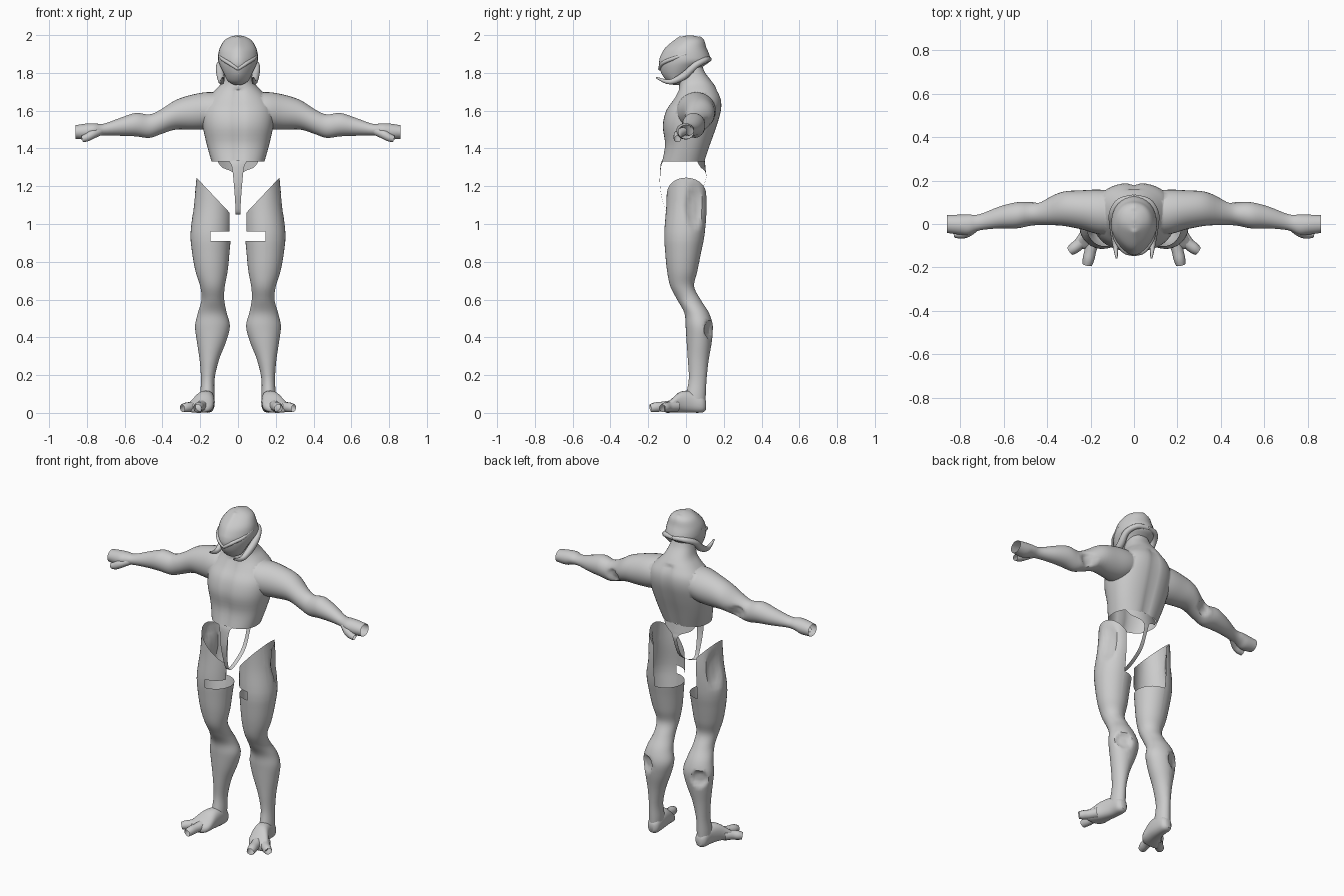
import bpy, bmesh, math
from mathutils import Vector

if "Cube" in bpy.data.objects:
    bpy.data.objects.remove(bpy.data.objects["Cube"])

AXES = {'z': ((1, 0, 0), (0, 1, 0)), 'x': ((0, 1, 0), (0, 0, 1)), 'y': ((1, 0, 0), (0, 0, 1))}


def smooth_rows(rows, steps):
    """Catmull-Rom interpolation of tuples."""
    out = []
    for i in range(len(rows) - 1):
        a, b, c, d = rows[max(i - 1, 0)], rows[i], rows[i + 1], rows[min(i + 2, len(rows) - 1)]
        for s in range(steps):
            t = s / steps
            out.append([q + 0.5 * t * (r - p + t * (2 * p - 5 * q + 4 * r - w + t * (3 * (q - r) + w - p)))
                        for p, q, r, w in zip(a, b, c, d)])
    out.append(list(rows[-1]))
    return out


def finish(name, bm, mirror=False, angle=45):
    bmesh.ops.recalc_face_normals(bm, faces=bm.faces[:])
    me = bpy.data.meshes.new(name)
    bm.to_mesh(me)
    bm.free()
    me.shade_smooth()
    me.set_sharp_from_angle(angle=math.radians(angle))
    ob = bpy.data.objects.new(name, me)
    bpy.context.collection.objects.link(ob)
    if mirror:
        mod = ob.modifiers.new("mirror", 'MIRROR')
        mod.use_mirror_merge = False
    return ob


def loft(rings, axis='z', seg=32, steps=4, power=2.0, caps=(False, False), shape=None):
    """Skin of superellipse rings (x, y, z, radius_u, radius_v)."""
    bm = bmesh.new()
    u, v = map(Vector, AXES[axis])
    loops = []
    for x, y, z, ru, rv in smooth_rows(rings, steps):
        loop = []
        for k in range(seg):
            a = 2 * math.pi * k / seg
            c, s = math.cos(a), math.sin(a)
            c = math.copysign(abs(c) ** (2 / power), c)
            s = math.copysign(abs(s) ** (2 / power), s)
            p = Vector((x, y, z)) + u * (c * ru) + v * (s * rv)
            loop.append(bm.verts.new(shape(p, c, s) if shape else p))
        loops.append(loop)
    for a, b in zip(loops, loops[1:]):
        for k in range(seg):
            bm.faces.new((a[k], a[(k + 1) % seg], b[(k + 1) % seg], b[k]))
    for cap, loop in zip(caps, (loops[0], loops[-1])):
        if cap:
            bm.faces.new(loop)
    return bm


def dent(bm, centre, radii, push):
    """Press a shallow oval socket into the skin."""
    for v in bm.verts:
        d = sum(((p - c) / r) ** 2 for p, c, r in zip(v.co, centre, radii))
        if d < 1:
            v.co += Vector(push) * (1 - d * d)


def tube(name, pts, mirror=True, seg=10):
    """Tapering tube through (x, y, z, radius) points, ends open."""
    bm = bmesh.new()
    rows = smooth_rows(pts, 5)
    loops = []
    for i, r in enumerate(rows):
        t = Vector(rows[min(i + 1, len(rows) - 1)][:3]) - Vector(rows[max(i - 1, 0)][:3])
        t.normalize()
        side = t.cross(Vector((0, 0, 1))).normalized()
        up = side.cross(t)
        loops.append([bm.verts.new(Vector(r[:3]) + r[3] * (side * math.cos(2 * math.pi * k / seg)
                      + up * math.sin(2 * math.pi * k / seg))) for k in range(seg)])
    for a, b in zip(loops, loops[1:]):
        for k in range(seg):
            bm.faces.new((a[k], a[(k + 1) % seg], b[(k + 1) % seg], b[k]))
    return finish(name, bm, mirror)


# torso with breastbone and spine grooves
def torso_shape(p, c, s):
    if p.z < 1.72:
        p.y -= 0.012 * s * math.exp(-(p.x / 0.022) ** 2)
    return p


torso = finish("torso", loft([
    (0, -.015, 1.33, .14, .115), (0, .008, 1.42, .165, .122), (0, .02, 1.52, .187, .145),
    (0, .04, 1.60, .19, .147), (0, .06, 1.66, .165, .127), (0, .062, 1.71, .12, .103),
    (0, .052, 1.75, .085, .088), (0, .03, 1.80, .068, .072), (0, .02, 1.84, .06, .065)],
    seg=48, power=2.3, caps=(True, True), shape=torso_shape))

# arms, mirrored and fused to the torso
arm_bm = loft([
    (.08, .05, 1.61, .10, .085), (.16, .055, 1.60, .103, .098), (.24, .065, 1.592, .09, .093),
    (.33, .07, 1.578, .078, .078), (.41, .055, 1.54, .06, .065), (.47, .047, 1.518, .054, .062),
    (.54, .04, 1.526, .06, .062), (.62, .03, 1.515, .05, .048), (.71, .008, 1.50, .037, .031),
    (.76, -.003, 1.497, .046, .036), (.80, -.003, 1.49, .046, .042), (.86, 0, 1.487, .041, .036)],
    axis='x', caps=(True, True))
dent(arm_bm, (.42, .11, 1.52), (.045, .05, .04), (0, -.018, .005))
arm = finish("arm", arm_bm, True)
mod = torso.modifiers.new("join", 'BOOLEAN')
mod.operation, mod.object, mod.solver = 'UNION', arm, 'EXACT'
fused = bpy.data.meshes.new_from_object(torso.evaluated_get(bpy.context.evaluated_depsgraph_get()))
bpy.data.objects.remove(torso)
bpy.data.objects.remove(arm)
bm = bmesh.new()
bm.from_mesh(fused)
ends = [f for f in bm.faces if abs(f.calc_center_median().x) > .859
        or not 1.3305 < f.calc_center_median().z < 1.8395]
bmesh.ops.delete(bm, geom=ends, context='FACES')
finish("torso_and_arms", bm, angle=50)
tube("thumb", [(.73, -.012, 1.492, .022), (.77, -.038, 1.475, .024), (.80, -.045, 1.458, .022), (.825, -.045, 1.45, .018)])


# helmeted head, narrowing toward the face
def head_shape(p, c, s):
    if s < 0:
        p.x *= 1 - .3 * s * s
    if p.z > 1.87:
        p.z += .006 * math.exp(-(p.x / .015) ** 2) * (p.z < 1.99)
    return p


finish("head", loft([
    (0, .02, 1.999, .004, .006), (0, .02, 1.991, .04, .045), (0, .018, 1.97, .074, .076),
    (0, .0, 1.93, .097, .107), (0, -.004, 1.89, .105, .128), (0, -.008, 1.86, .104, .134),
    (0, -.028, 1.83, .092, .112), (0, -.046, 1.79, .072, .08), (0, -.05, 1.755, .052, .048),
    (0, -.05, 1.735, .015, .015)], power=2.1, caps=(True, True), shape=head_shape))
tube("helmet_rim_tusk", [(0, .122, 1.872, .014), (.065, .103, 1.868, .016), (.097, .05, 1.84, .018),
                         (.092, -.01, 1.785, .021), (.087, -.085, 1.752, .014), (.08, -.158, 1.775, .005)])
tube("brow_ridge", [(.10, .0, 1.90, .006), (.084, -.07, 1.875, .010), (.045, -.125, 1.85, .010), (0, -.14, 1.82, .008)])

# front and back loin strap
bm = bmesh.new()
strap = []
for y, z, w in smooth_rows([
        (-.128, 1.335, .05), (-.136, 1.30, .032), (-.138, 1.20, .021), (-.118, 1.10, .014), (-.092, 1.05, .012),
        (-.02, 1.07, .012), (.06, 1.13, .012), (.105, 1.235, .013), (.105, 1.275, .03), (.103, 1.30, .085),
        (.10, 1.335, .11)], 4):
    bend = 3.5 if y > 0 else -3.5
    strap.append([bm.verts.new((w * k / 4, y - bend * (w * k / 4) ** 2, z)) for k in range(-4, 5)])
for a, b in zip(strap, strap[1:]):
    for k in range(8):
        bm.faces.new((a[k], a[k + 1], b[k + 1], b[k]))
finish("loin_strap", bm)

# legs: open shells with a slanted hip edge and cut-out inner thigh
bm = loft([
    (.14, .0, 1.26, .078, .10), (.134, .003, 1.10, .100, .107), (.144, -.008, .95, .107, .107),
    (.144, -.015, .85, .099, .095), (.14, -.02, .75, .085, .08), (.135, -.02, .67, .065, .063),
    (.133, .015, .60, .06, .062), (.136, .056, .53, .076, .065), (.135, .07, .46, .092, .072),
    (.14, .07, .38, .078, .067), (.152, .065, .28, .051, .055), (.16, .062, .18, .036, .047),
    (.162, .053, .10, .038, .052), (.163, .05, .06, .038, .053)], seg=36, steps=5)
dent(bm, (.24, .045, 1.09), (.08, .05, .12), (-.022, -.005, 0))
dent(bm, (.18, .13, .44), (.05, .05, .05), (-.006, -.022, 0))


def slice_at(co, no, clear=False):
    bmesh.ops.bisect_plane(bm, geom=bm.verts[:] + bm.edges[:] + bm.faces[:], plane_co=co,
                           plane_no=no, clear_outer=clear)


slice_at((.205, 0, 1.23), (-1.06, 0, 1), True)
for co, no in (((0, 0, .91), (0, 0, 1)), ((0, 0, .96), (0, 0, 1)),
               ((.145, 0, 0), (1, 0, 0)), ((0, -.05, 0), (0, 1, 0))):
    slice_at(co, no)
cut = []
for f in bm.faces:
    c = f.calc_center_median()
    if c.x < .145 and c.z > .91 and (c.y > -.05 or c.z < .96):
        cut.append(f)
bmesh.ops.delete(bm, geom=cut, context='FACES')
finish("leg", bm, True)

# feet and splayed toes
finish("foot", loft([
    (.162, .105, .04, .018, .025), (.162, .085, .047, .036, .045), (.165, .03, .058, .042, .057),
    (.178, -.03, .057, .052, .055), (.198, -.08, .036, .066, .035), (.212, -.105, .026, .062, .025),
    (.216, -.115, .024, .04, .014)],
    axis='y', seg=24, power=2.4, caps=(True, True)), True)
tube("inner_toe", [(.185, -.06, .038, .032), (.20, -.12, .034, .027), (.209, -.16, .03, .027), (.215, -.188, .024, .022)])
tube("outer_toe", [(.22, -.05, .036, .030), (.25, -.09, .032, .027), (.277, -.112, .028, .026), (.295, -.125, .024, .021)])
